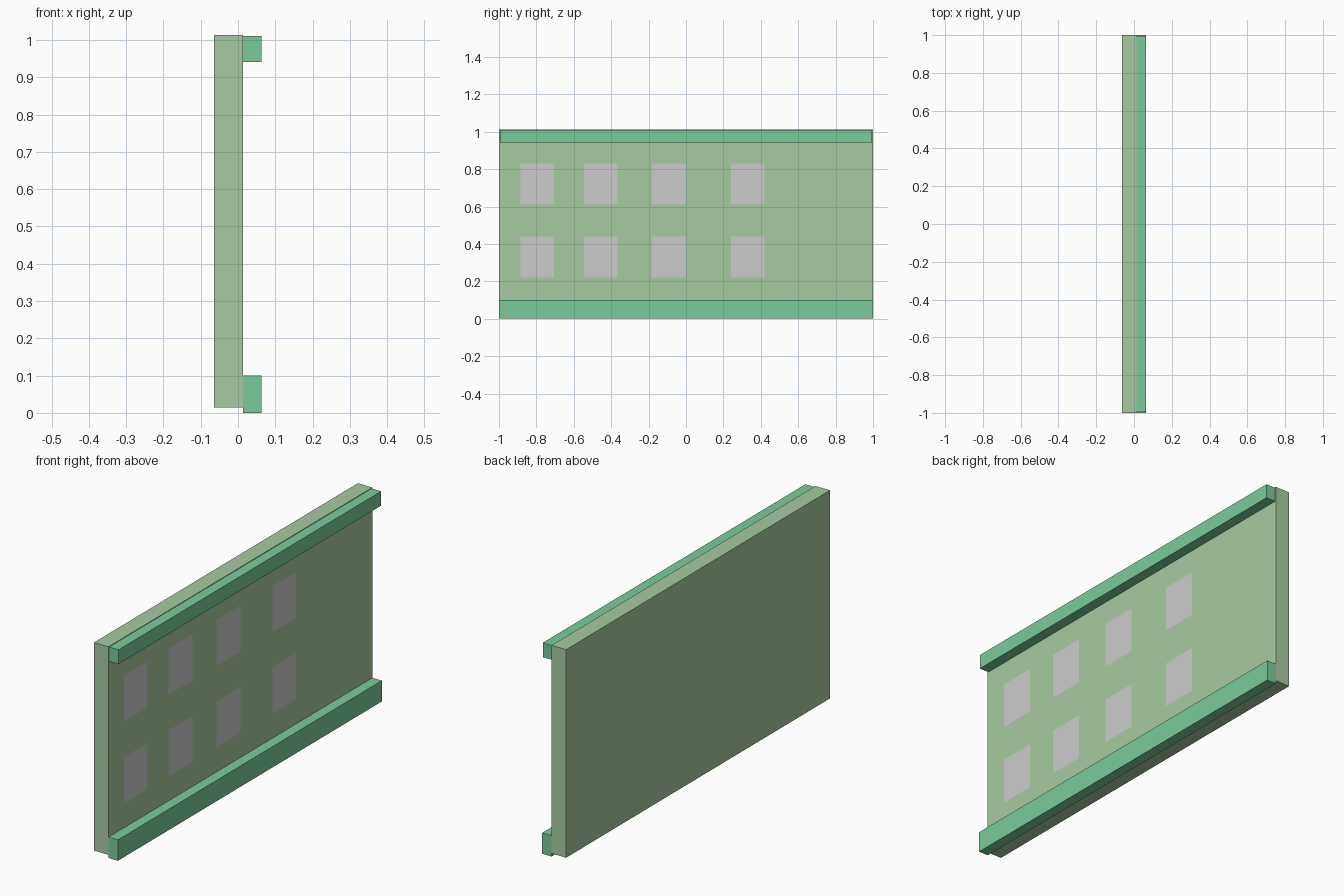
import bpy

if "Cube" in bpy.data.objects:
    bpy.data.objects.remove(bpy.data.objects["Cube"])


def material(name, color):
    m = bpy.data.materials.new(name)
    m.diffuse_color = (*color, 1)
    m.use_nodes = True
    m.node_tree.nodes["Principled BSDF"].inputs["Base Color"].default_value = m.diffuse_color
    return m


def box(name, x, y, z, mat):
    """Box from (min, max) ranges on each axis."""
    bpy.ops.mesh.primitive_cube_add(size=1, location=[sum(r) / 2 for r in (x, y, z)])
    ob = bpy.context.object
    ob.name = name
    ob.scale = [r[1] - r[0] for r in (x, y, z)]
    bpy.ops.object.transform_apply(location=False, rotation=False, scale=True)
    ob.data.materials.append(mat)
    return ob


def panel(name, x, y, z, w, h):
    """Thin upright pane facing +x, starting at corner (y, z)."""
    me = bpy.data.meshes.new(name)
    me.from_pydata([(x, y, z), (x, y + w, z), (x, y + w, z + h), (x, y, z + h)],
                   [], [(0, 1, 2, 3)])
    ob = bpy.data.objects.new(name, me)
    bpy.context.collection.objects.link(ob)
    return ob


wall_green = material("wall_green", (0.39, 0.59, 0.36))
trim_green = material("trim_green", (0.19, 0.60, 0.33))

# Main wall slab
box("wall", (-0.064, 0.013), (-1, 1), (0.015, 1.013), wall_green)

# Base plinth and top cornice on the +x side
box("base_trim", (0.013, 0.063), (-1, 1), (0, 0.1), trim_green)
box("top_trim", (0.013, 0.063), (-0.995, 0.995), (0.941, 1.01), trim_green)

# Two rows of four window panes, just proud of the wall
for row, z in enumerate((0.22, 0.61)):
    for col, y in enumerate((-0.885, -0.545, -0.182, 0.24)):
        panel(f"window_{row}_{col}", 0.014, y, z, 0.18, 0.22)
